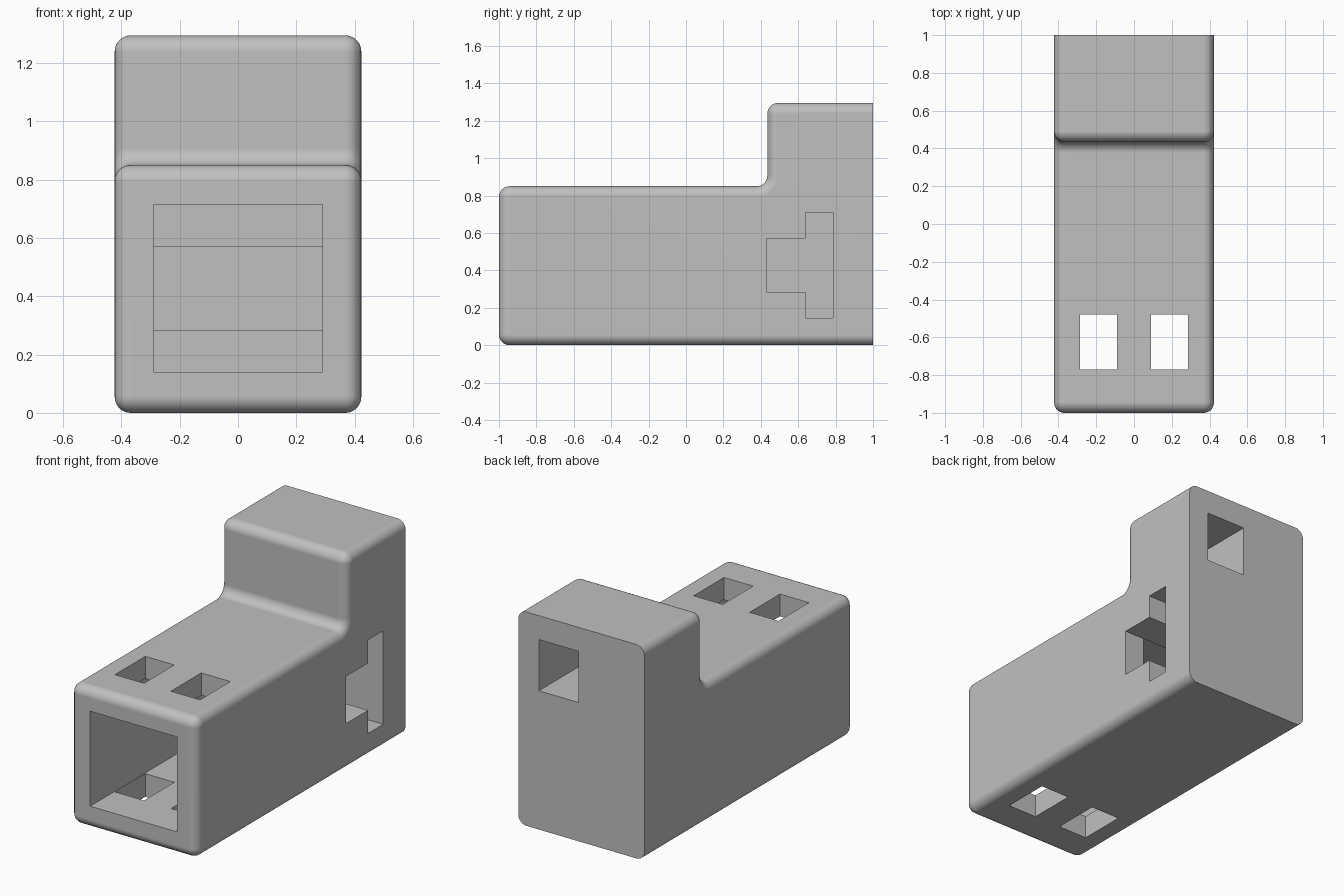
import bpy
import bmesh
from math import sin, cos, pi, radians
from mathutils import Vector

old = bpy.data.objects.get("Cube")
if old:
    bpy.data.objects.remove(old, do_unlink=True)

HALF, STEP_Y, STEP_Z, TOP = 0.423, 0.435, 0.85, 1.295
ROUND, SEGS = 0.055, 8
WALL_X = 0.29

grey = bpy.data.materials.new("plain grey")
grey.use_nodes = True
colour = (0.53, 0.53, 0.53, 1)
grey.diffuse_color = colour
grey.node_tree.nodes["Principled BSDF"].inputs["Base Color"].default_value = colour


def make_object(name, bm):
    bmesh.ops.recalc_face_normals(bm, faces=bm.faces)
    mesh = bpy.data.meshes.new(name)
    bm.to_mesh(mesh)
    bm.free()
    ob = bpy.data.objects.new(name, mesh)
    bpy.context.collection.objects.link(ob)
    return ob


def profile(inset):
    """Side outline of the L-shaped housing, shrunk by inset except at the back."""
    pts = [(1, inset)]

    def arc(cy, cz, radius, start, sweep):
        for i in range(SEGS + 1):
            a = start + sweep * i / SEGS
            pts.append((cy + radius * cos(a), cz + radius * sin(a)))

    r = ROUND + 0.002
    quarter = pi / 2
    arc(-1 + r, r, r - inset, -quarter, -quarter)
    arc(-1 + r, STEP_Z - r, r - inset, pi, -quarter)
    arc(STEP_Y - r, STEP_Z + r, r + inset, -quarter, quarter)
    arc(STEP_Y + r, TOP - r, r - inset, pi, -quarter)
    pts.append((1, TOP - inset))
    return pts


# Housing: outline lofted across the width with rounded side edges
bm = bmesh.new()
sections = []
for i in range(SEGS + 1):
    a = pi / 2 * i / SEGS
    sections.append((HALF - ROUND * (1 - cos(a)), ROUND * (1 - sin(a))))
stations = [(-x, d) for x, d in sections] + [(x, d) for x, d in reversed(sections)]
rings = [[bm.verts.new((x, y, z)) for y, z in profile(d)] for x, d in stations]
for ra, rb in zip(rings, rings[1:]):
    for j in range(len(ra)):
        k = (j + 1) % len(ra)
        bm.faces.new((ra[j], ra[k], rb[k], rb[j]))
bm.faces.new(rings[0])
bm.faces.new(rings[-1])
# merge the strips on the flat walls into single faces
bmesh.ops.dissolve_limit(bm, angle_limit=radians(0.5), verts=bm.verts, edges=bm.edges)
housing = make_object("housing", bm)
housing.data.materials.append(grey)


def cut(name, low, high):
    """Subtract a box given by two opposite corners."""
    low, high = Vector(low), Vector(high)
    bm = bmesh.new()
    bmesh.ops.create_cube(bm, size=1)
    for v in bm.verts:
        v.co = (low + high) / 2 + v.co * (high - low)
    cutter = make_object(name, bm)
    cutter.hide_render = True
    mod = housing.modifiers.new(name, "BOOLEAN")
    mod.operation, mod.solver, mod.object = "DIFFERENCE", "EXACT", cutter
    bpy.ops.object.modifier_apply(modifier=mod.name)
    bpy.data.objects.remove(cutter, do_unlink=True)


bpy.ops.object.select_all(action="DESELECT")
housing.select_set(True)
bpy.context.view_layer.objects.active = housing

# Front bay, T-shaped side slot and rear pocket
cut("front_bay", (-WALL_X, -1.2, 0.14), (WALL_X, 0.43, 0.715))
cut("slot_flange", (-WALL_X, 0.64, 0.145), (0.6, 0.785, 0.71))
cut("slot_neck", (-WALL_X, 0.43, 0.285), (0.6, 0.7, 0.57))
cut("rear_pocket", (0.02, 0.575, 0.84), (0.285, 1.2, 1.15))

# Pair of windows through roof and floor
for low, high in ((-0.285, -0.09), (0.09, 0.285)):
    cut("window", (low, -0.77, -0.2), (high, -0.48, 1.1))

# Smooth roundings, crisp flat walls
bpy.ops.object.shade_smooth_by_angle(angle=radians(30))
weighted = housing.modifiers.new("flat_walls", "WEIGHTED_NORMAL")
weighted.keep_sharp = True
